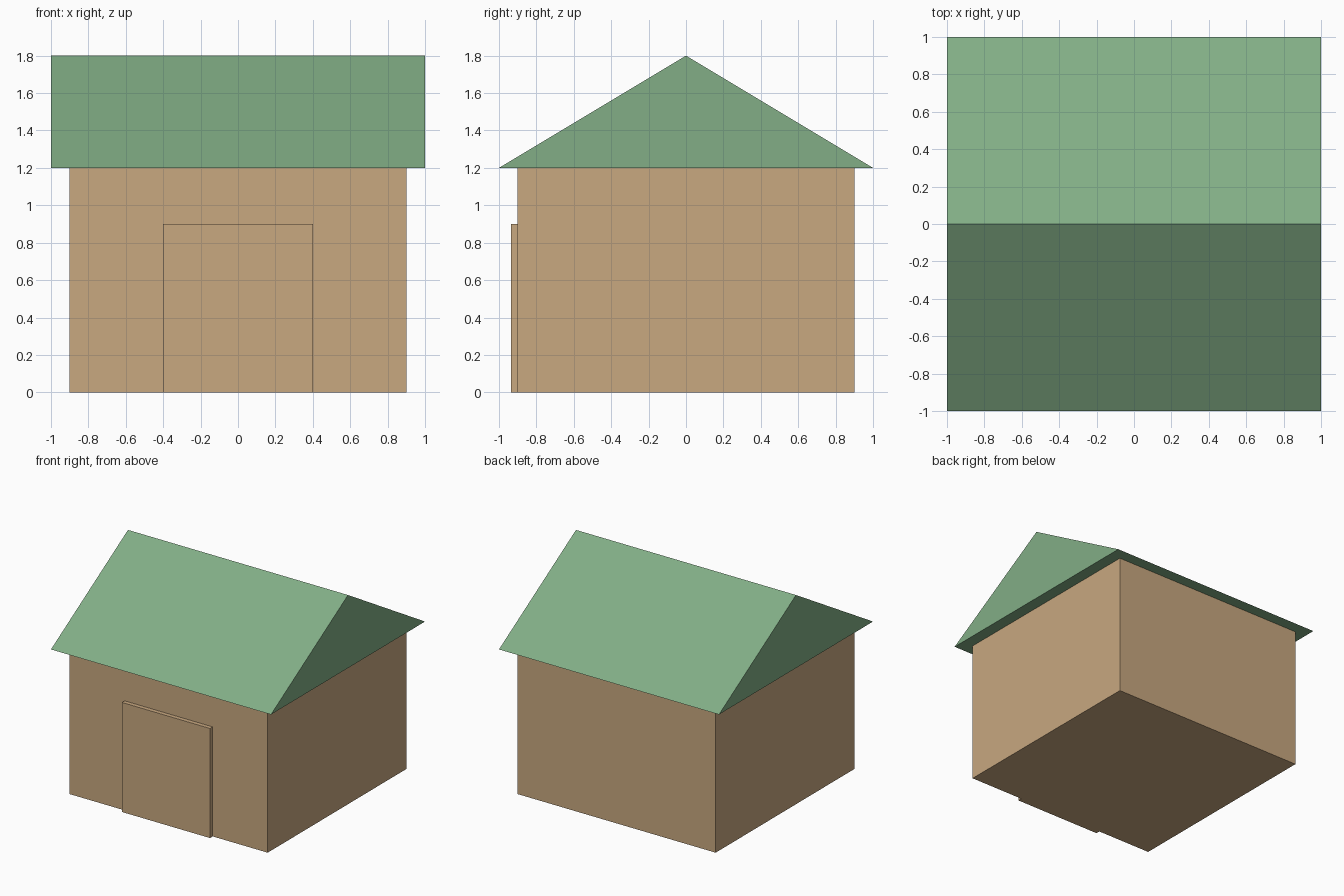
import bpy
import bmesh

if "Cube" in bpy.data.objects:
    bpy.data.objects.remove(bpy.data.objects["Cube"])


def make_material(name, rgb):
    mat = bpy.data.materials.new(name)
    mat.diffuse_color = (*rgb, 1.0)
    mat.use_nodes = True
    mat.node_tree.nodes["Principled BSDF"].inputs["Base Color"].default_value = mat.diffuse_color
    return mat


def extrude_profile(name, profile, direction, mat):
    """Extrude a closed 3D polygon along a direction into a solid."""
    bm = bmesh.new()
    face = bm.faces.new([bm.verts.new(p) for p in profile])
    result = bmesh.ops.extrude_face_region(bm, geom=[face], use_keep_orig=True)
    top = [v for v in result["geom"] if isinstance(v, bmesh.types.BMVert)]
    bmesh.ops.translate(bm, verts=top, vec=direction)
    bmesh.ops.recalc_face_normals(bm, faces=bm.faces)
    mesh = bpy.data.meshes.new(name)
    bm.to_mesh(mesh)
    bm.free()
    mesh.materials.append(mat)
    obj = bpy.data.objects.new(name, mesh)
    bpy.context.collection.objects.link(obj)
    return obj


def box(name, x, y, z, mat):
    """Box from (min, max) ranges on each axis."""
    base = [(x[0], y[0], z[0]), (x[1], y[0], z[0]),
            (x[1], y[1], z[0]), (x[0], y[1], z[0])]
    return extrude_profile(name, base, (0, 0, z[1] - z[0]), mat)


tan = make_material("tan wood", (0.578, 0.392, 0.216))
green = make_material("green roof", (0.223, 0.423, 0.238))

# Walls and the raised door panel on the front
box("walls", (-0.9, 0.9), (-0.9, 0.9), (0.0, 1.2), tan)
box("door", (-0.4, 0.4), (-0.935, -0.9), (0.0, 0.9), tan)

# Gable roof with its ridge along x
gable = [(-1, -1, 1.2), (-1, 1, 1.2), (-1, 0, 1.8)]
extrude_profile("roof", gable, (2, 0, 0), green)
